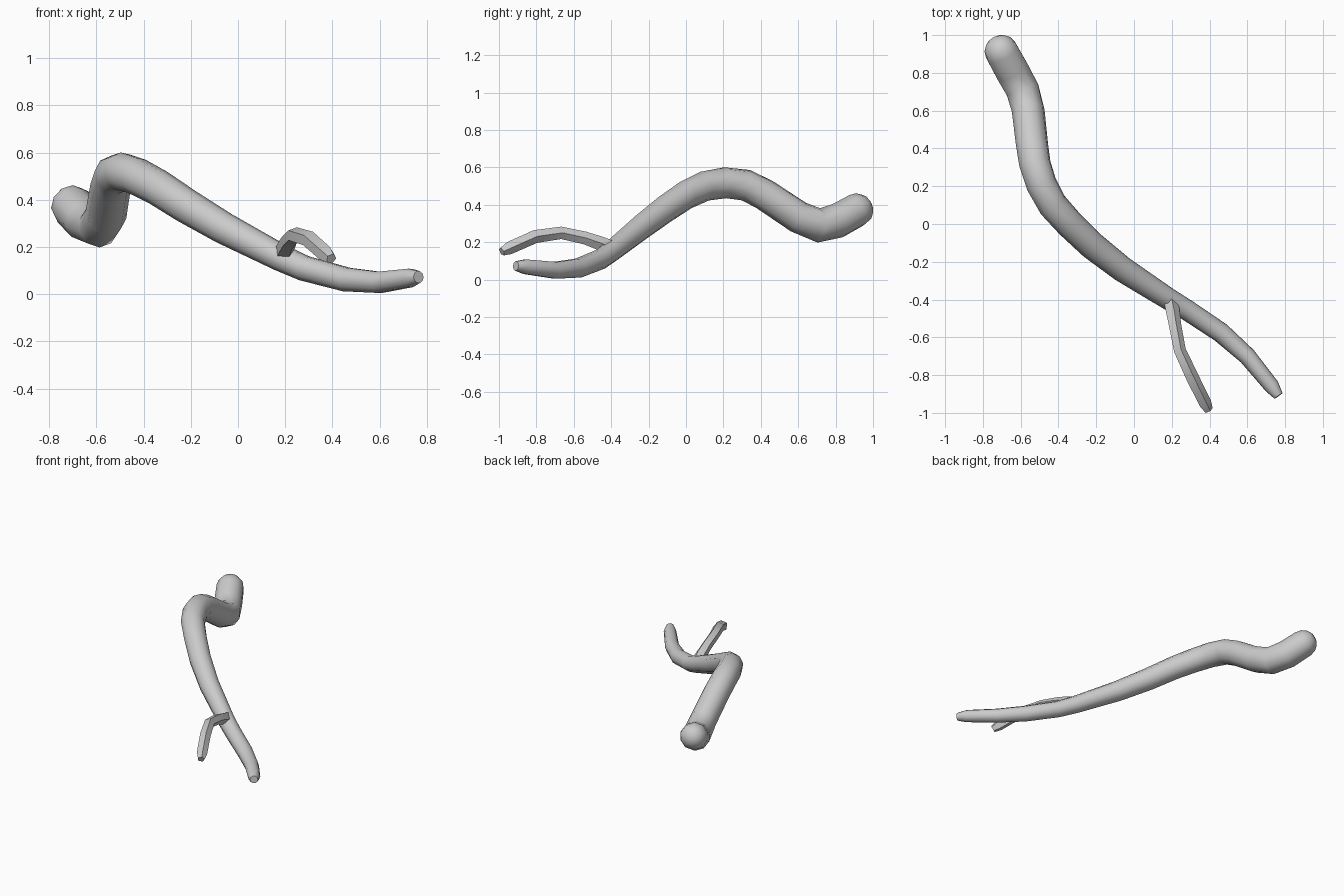
import bpy, bmesh, math
from mathutils import Vector

if "Cube" in bpy.data.objects:
    bpy.data.objects.remove(bpy.data.objects["Cube"])


def limb(name, path, sides, dome=0.0, angle=40):
    """Low-poly tapering tube through (x, y, z, radius) points, optional rounded start."""
    pts = [(Vector(p[:3]), p[3]) for p in path]
    if dome:
        c, r = pts[0]
        d = (c - pts[1][0]).normalized()
        pts = [(c + d * r * math.sin(a), r * math.cos(a)) for a in (1.3, 0.9, 0.45)] + pts
    bm = bmesh.new()
    rings, side = [], None
    for i, (c, r) in enumerate(pts):
        t = (pts[min(i + 1, len(pts) - 1)][0] - pts[max(i - 1, 0)][0]).normalized()
        side = t.cross(Vector((0, 0, 1))) if side is None else side - t * side.dot(t)
        side.normalize()
        up = side.cross(t)
        ring = []
        for k in range(sides):
            a = 2 * math.pi * (k + 0.5) / sides
            ring.append(bm.verts.new(c + (side * math.cos(a) + up * math.sin(a)) * r))
        rings.append(ring)
    for a, b in zip(rings, rings[1:]):
        for k in range(sides):
            n = (k + 1) % sides
            bm.faces.new((a[k], a[n], b[n], b[k]))
    bm.faces.new(rings[0])
    bm.faces.new(rings[-1])
    bmesh.ops.recalc_face_normals(bm, faces=bm.faces)
    me = bpy.data.meshes.new(name)
    bm.to_mesh(me)
    bm.free()
    ob = bpy.data.objects.new(name, me)
    bpy.context.collection.objects.link(ob)
    bpy.ops.object.select_all(action='DESELECT')
    ob.select_set(True)
    bpy.context.view_layer.objects.active = ob
    bpy.ops.object.shade_smooth_by_angle(angle=math.radians(angle))
    return ob


# Main winding stem, thick rounded end at the back, thin tip at the front
limb("main_stem", [
    (-0.70, 0.91, 0.37, 0.092),
    (-0.645, 0.81, 0.315, 0.094),
    (-0.59, 0.71, 0.29, 0.092),
    (-0.56, 0.60, 0.335, 0.088),
    (-0.54, 0.42, 0.455, 0.086),
    (-0.525, 0.32, 0.505, 0.085),
    (-0.49, 0.21, 0.518, 0.083),
    (-0.43, 0.10, 0.50, 0.080),
    (-0.34, 0.00, 0.453, 0.077),
    (-0.22, -0.115, 0.375, 0.074),
    (-0.06, -0.24, 0.28, 0.068),
    (0.18, -0.395, 0.155, 0.058),
    (0.28, -0.455, 0.11, 0.055),
    (0.46, -0.575, 0.062, 0.053),
    (0.60, -0.70, 0.050, 0.047),
    (0.73, -0.86, 0.069, 0.041),
    (0.765, -0.91, 0.073, 0.026),
], 10, dome=1)

# Thin side twig arching over from the fork
limb("side_twig", [
    (0.18, -0.37, 0.16, 0.036),
    (0.20, -0.45, 0.190, 0.040),
    (0.215, -0.54, 0.222, 0.036),
    (0.24, -0.67, 0.250, 0.035),
    (0.305, -0.81, 0.230, 0.037),
    (0.375, -0.95, 0.168, 0.036),
    (0.395, -0.985, 0.150, 0.024),
], 5, angle=30)
